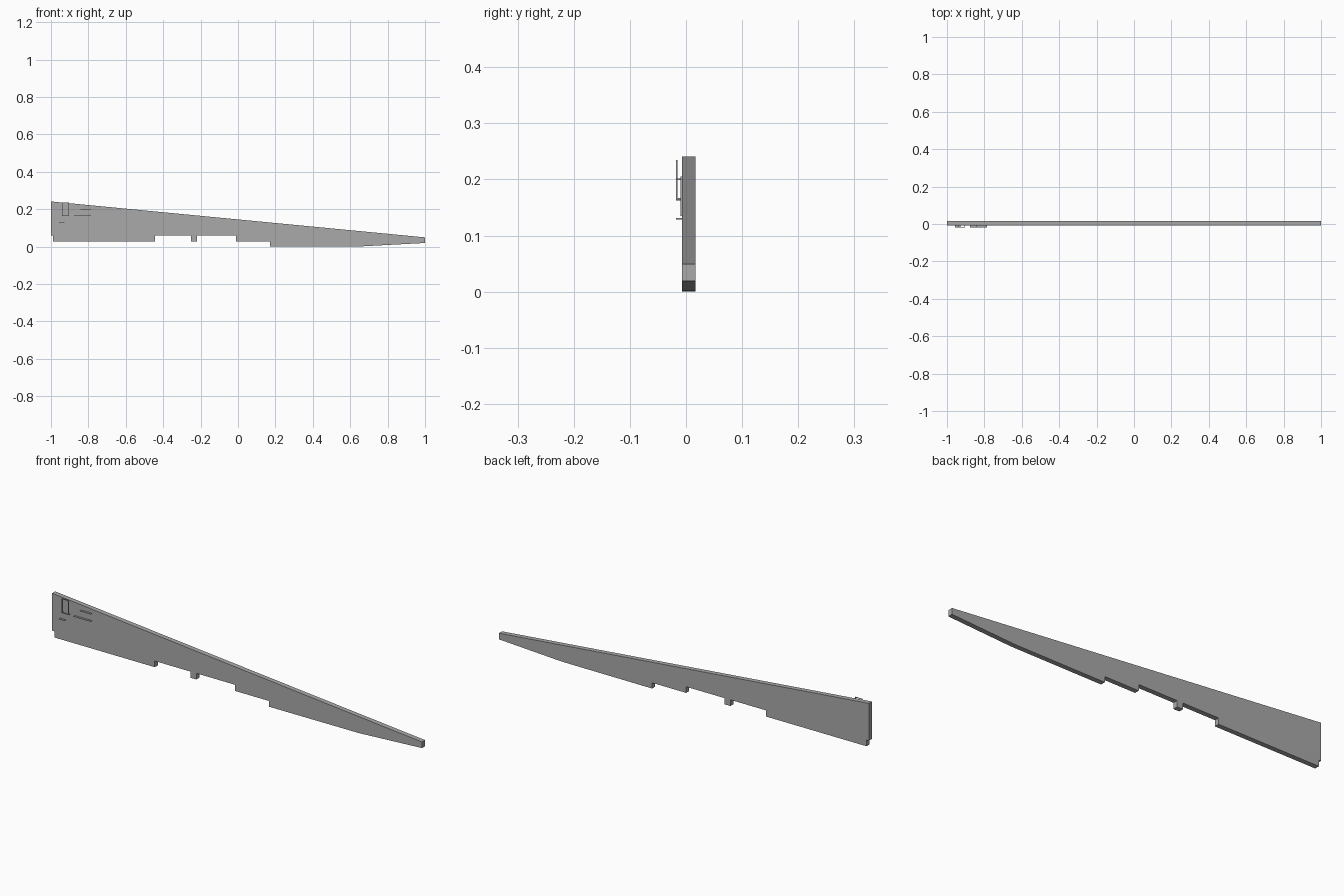
import bpy, bmesh

if "Cube" in bpy.data.objects:
    bpy.data.objects.remove(bpy.data.objects["Cube"])

FRONT, BACK = -0.0075, 0.0165
grey = bpy.data.materials.new("dark_grey")
grey.diffuse_color = (0.4, 0.4, 0.4, 1)
grey.use_nodes = True
grey.node_tree.nodes["Principled BSDF"].inputs["Base Color"].default_value = grey.diffuse_color


def finish(bm, name):
    mesh = bpy.data.meshes.new(name)
    bm.to_mesh(mesh)
    bm.free()
    mesh.materials.append(grey)
    ob = bpy.data.objects.new(name, mesh)
    bpy.context.collection.objects.link(ob)


def box(name, x0, x1, y0, y1, z0, z1):
    bm = bmesh.new()
    bmesh.ops.create_cube(bm, size=1)
    for v in bm.verts:
        v.co = ((x0 + x1) / 2 + v.co.x * (x1 - x0),
                (y0 + y1) / 2 + v.co.y * (y1 - y0),
                (z0 + z1) / 2 + v.co.z * (z1 - z0))
    finish(bm, name)


# Tapered plate with a stepped lower edge
LOW, HIGH = 0.028, 0.058
profile = [(-1, 0.241), (-1, HIGH), (-0.988, HIGH), (-0.988, LOW),
           (-0.445, LOW), (-0.445, HIGH), (-0.252, HIGH), (-0.252, LOW),
           (-0.22, LOW), (-0.22, HIGH), (-0.012, HIGH), (-0.012, LOW),
           (0.172, LOW), (0.172, 0.0), (0.66, 0.001), (1, 0.019), (1, 0.049)]
bm = bmesh.new()
face = bm.faces.new([bm.verts.new((x, FRONT, z)) for x, z in profile])
ext = bmesh.ops.extrude_face_region(bm, geom=[face])
for v in ext["geom"]:
    if isinstance(v, bmesh.types.BMVert):
        v.co.y = BACK
bmesh.ops.recalc_face_normals(bm, faces=bm.faces)
finish(bm, "tapered_plate")

# Slim rectangular frame standing off the front face
x0, x1, z0, z1, t = -0.942, -0.903, 0.164, 0.235, 0.003
for name, x in (("frame_left", x0), ("frame_right", x1 - t)):
    box(name, x, x + t, -0.0175, -0.0155, z0, z1)
for name, z in (("frame_bottom", z0), ("frame_top", z1 - t)):
    box(name, x0, x1, -0.0175, -0.0155, z, z + t)
for x in (x0, x1 - t):
    box("frame_standoff", x, x + t, -0.0165, FRONT + 0.001, z0, z0 + t)

# Thin ledges projecting from the front face
for a, b, z in ((-0.842, -0.785, 0.200), (-0.877, -0.785, 0.164),
                (-0.957, -0.927, 0.130)):
    box("thin_ledge", a, b, -0.0175, FRONT + 0.001, z - 0.0012, z + 0.0012)

# Fine upright strip beside the ledges
box("upright_strip", -0.7355, -0.7345, -0.0095, FRONT + 0.001, 0.135, 0.205)
